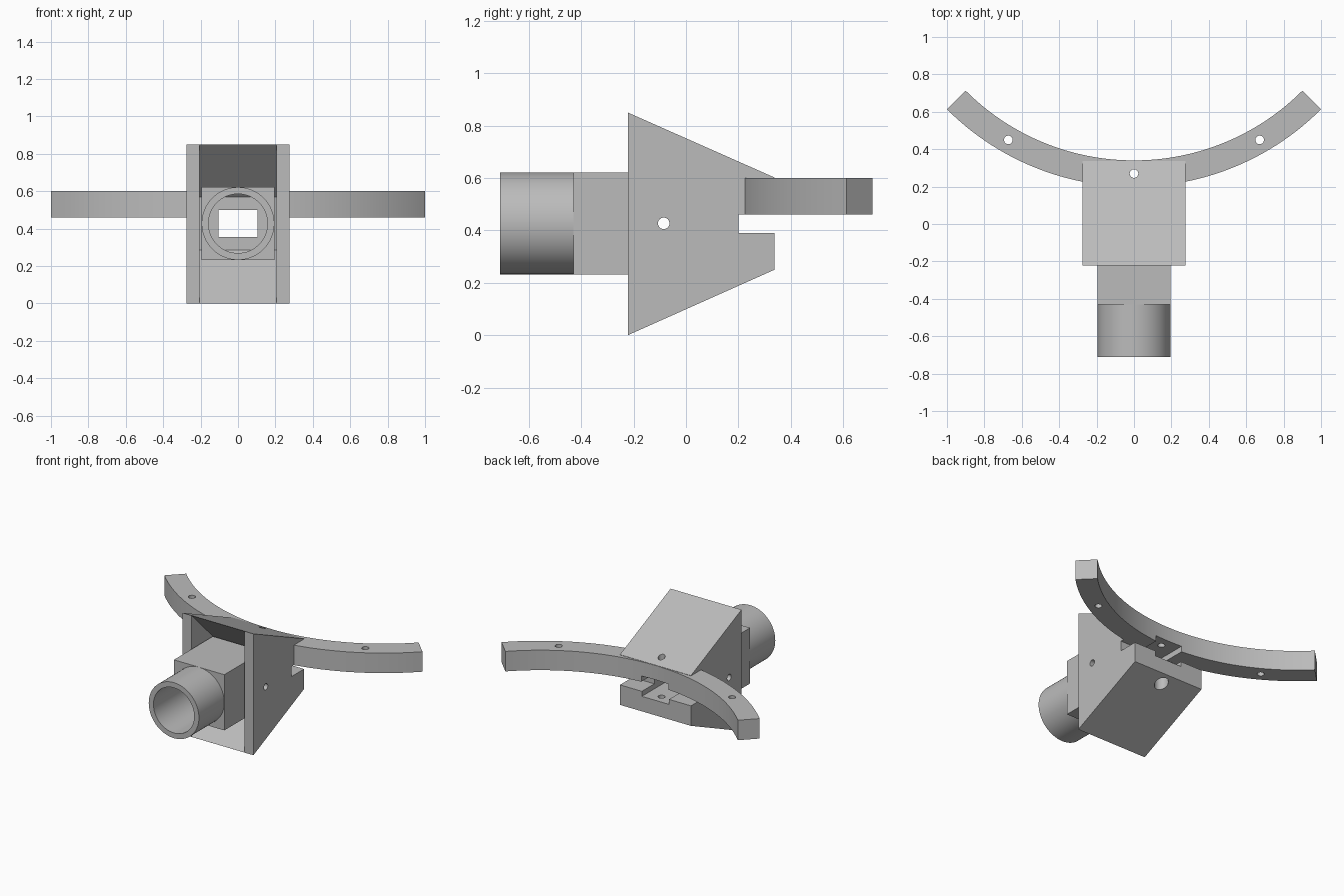
import bpy, bmesh, math
from mathutils import Vector

if "Cube" in bpy.data.objects:
    bpy.data.objects.remove(bpy.data.objects["Cube"], do_unlink=True)

grey = bpy.data.materials.new("plain grey")
grey.use_nodes = True
COLOUR = (0.5, 0.5, 0.5, 1)
grey.diffuse_color = COLOUR
grey.node_tree.nodes["Principled BSDF"].inputs["Base Color"].default_value = COLOUR

AXIS_Z = 0.427   # height of the tube axis


def prism(name, outline, axis, lo, hi):
    """Extrude a closed 2D outline along x, y or z from lo to hi."""
    place = {"x": lambda a, b, t: (t, a, b),
             "y": lambda a, b, t: (a, t, b),
             "z": lambda a, b, t: (a, b, t)}[axis]
    bm = bmesh.new()
    face = bm.faces.new([bm.verts.new(place(a, b, lo)) for a, b in outline])
    new = bmesh.ops.extrude_face_region(bm, geom=[face])["geom"]
    shift = Vector(place(0, 0, hi - lo))
    bmesh.ops.translate(bm, vec=shift, verts=[v for v in new if isinstance(v, bmesh.types.BMVert)])
    bmesh.ops.recalc_face_normals(bm, faces=bm.faces)
    mesh = bpy.data.meshes.new(name)
    bm.to_mesh(mesh)
    bm.free()
    mesh.materials.append(grey)
    obj = bpy.data.objects.new(name, mesh)
    bpy.context.collection.objects.link(obj)
    return obj


def circle(a, b, r, n=32):
    return [(a + r * math.cos(math.tau * i / n), b + r * math.sin(math.tau * i / n)) for i in range(n)]


def rect(a0, b0, a1, b1):
    return [(a0, b0), (a1, b0), (a1, b1), (a0, b1)]


def combine(obj, other, operation="DIFFERENCE"):
    """Apply a boolean and discard the second object."""
    mod = obj.modifiers.new("boolean", "BOOLEAN")
    mod.operation, mod.solver, mod.object = operation, "EXACT", other
    bpy.context.view_layer.objects.active = obj
    bpy.ops.object.modifier_apply(modifier=mod.name)
    bpy.data.objects.remove(other, do_unlink=True)


def smooth(obj):
    bpy.ops.object.select_all(action="DESELECT")
    obj.select_set(True)
    bpy.context.view_layer.objects.active = obj
    bpy.ops.object.shade_smooth_by_angle(angle=math.radians(30))


# Wedge housing with a slot at the back
housing = prism("wedge_housing", [
    (-0.222, 0), (-0.222, 0.85), (0.338, 0.602), (0.338, 0.46),
    (0.2, 0.46), (0.2, 0.39), (0.338, 0.39), (0.338, 0.25)], "x", -0.275, 0.275)

# Quarter-ring mounting arc joined to the housing
R_IN, R_OUT = 1.273, 1.414
CENTRE_Y = 0.34 + R_IN
STEPS = 64
angles = [math.radians(-45 + 90 * i / STEPS) for i in range(STEPS + 1)]
arc = [(R_OUT * math.sin(a), CENTRE_Y - R_OUT * math.cos(a)) for a in angles]
arc += [(R_IN * math.sin(a), CENTRE_Y - R_IN * math.cos(a)) for a in reversed(angles)]
ring = prism("mounting_arc", arc, "z", 0.46, 0.6)
combine(housing, ring, "UNION")

# Tapered cavity open at the front
combine(housing, prism("cavity", [
    (-0.232, -0.01), (-0.232, 0.86), (0.06, 0.57), (0.06, 0.285)], "x", -0.205, 0.205))
# Rectangular passage through the back wall
combine(housing, prism("passage", rect(-0.105, 0.355, 0.105, 0.5), "y", 0, 0.5))
# Screw holes in the arc, and a wider recess underneath
for deg in (-30, 0, 30):
    a, r = math.radians(deg), (R_IN + R_OUT) / 2
    combine(housing, prism("screw_hole", circle(r * math.sin(a), CENTRE_Y - r * math.cos(a), 0.023), "z", -0.1, 1))
combine(housing, prism("screw_recess", circle(0, 0.27, 0.045), "z", -0.1, 0.29))
# Pivot hole through both side walls
combine(housing, prism("pivot_hole", circle(-0.085, AXIS_Z, 0.022), "x", -0.5, 0.5))
smooth(housing)

# Square block and round tube, bored through
socket = prism("tube_socket", rect(-0.195, AXIS_Z - 0.195, 0.195, AXIS_Z + 0.195), "y", -0.43, 0)
tube = prism("tube", circle(0, AXIS_Z, 0.1945, 64), "y", -0.71, -0.4)
combine(socket, tube, "UNION")
combine(socket, prism("bore", circle(0, AXIS_Z, 0.158, 64), "y", -0.8, 0.1))
combine(socket, prism("pivot_hole", circle(-0.085, AXIS_Z, 0.022), "x", -0.5, 0.5))
smooth(socket)
